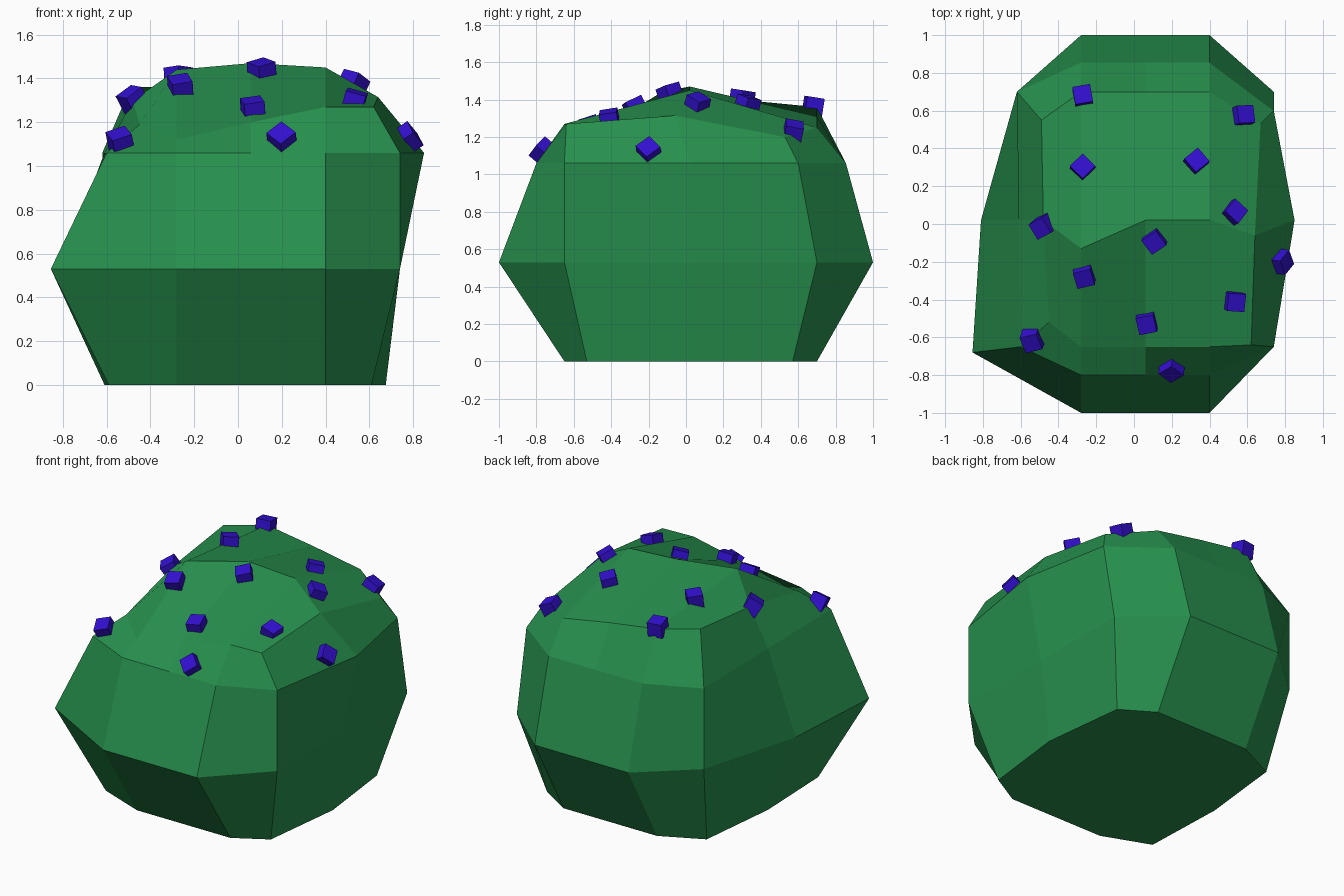
import bpy
import bmesh
from math import radians
from mathutils import Vector, Quaternion
from mathutils.bvhtree import BVHTree

cube = bpy.data.objects.get("Cube")
if cube:
    bpy.data.objects.remove(cube, do_unlink=True)


def make_material(name, colour):
    mat = bpy.data.materials.new(name)
    mat.use_nodes = True
    mat.diffuse_color = (*colour, 1)
    bsdf = mat.node_tree.nodes["Principled BSDF"]
    bsdf.inputs["Base Color"].default_value = (*colour, 1)
    bsdf.inputs["Roughness"].default_value = 0.9
    return mat


def make_object(name, bm, mat):
    bmesh.ops.recalc_face_normals(bm, faces=bm.faces)
    mesh = bpy.data.meshes.new(name)
    bm.to_mesh(mesh)
    obj = bpy.data.objects.new(name, mesh)
    mesh.materials.append(mat)
    bpy.context.collection.objects.link(obj)
    return obj


leaf_green = make_material("leaf green", (0.02, 0.28, 0.075))
berry_blue = make_material("berry violet", (0.033, 0.005, 0.64))

COLUMNS = (-0.28, 0.06, 0.4)


def ring(front, back, left, right, z):
    """Counter-clockwise ring: straight front and back, three points per side."""
    pts = [(x, front) for x in COLUMNS] + list(right)
    pts += [(x, back) for x in reversed(COLUMNS)] + list(left)
    return [(x, y, z) for x, y in pts]


# Bush sides: base, waist and shoulder rings
levels = [
    ring(-0.65, 0.7, [(-0.55, 0.57), (-0.61, 0.02), (-0.59, -0.53)],
         [(0.61, -0.53), (0.675, 0.02), (0.61, 0.57)], 0),
    ring(-1, 1, [(-0.62, 0.7), (-0.81, 0.02), (-0.855, -0.68)],
         [(0.74, -0.65), (0.74, 0.02), (0.74, 0.7)], 0.53),
    ring(-0.8, 0.855, [(-0.62, 0.7), (-0.61, 0.02), (-0.6, -0.65)],
         [(0.74, -0.65), (0.85, 0.02), (0.74, 0.6)], 1.06),
]

# Bush crown: three rows of points from front to back
crown = [
    [(-0.45, -0.52, 1.19), (-0.28, -0.65, 1.12), (0.06, -0.65, 1.2),
     (0.4, -0.65, 1.27), (0.62, -0.64, 1.27)],
    [(-0.48, 0.02, 1.3), (-0.28, -0.13, 1.44), (0.06, 0.02, 1.47),
     (0.4, 0.02, 1.45), (0.64, -0.06, 1.315)],
    [(-0.49, 0.55, 1.36), (-0.28, 0.7, 1.36), (0.06, 0.7, 1.31),
     (0.4, 0.7, 1.25), (0.67, 0.53, 1.2)],
]

bm = bmesh.new()
rings = [[bm.verts.new(p) for p in level] for level in levels]
grid = [[bm.verts.new(p) for p in row] for row in crown]
f, m, b = grid
rings.append(f[1:] + [m[4]] + b[::-1] + [m[0], f[0]])
for low, high in zip(rings, rings[1:]):
    for i in range(len(low)):
        j = (i + 1) % len(low)
        bm.faces.new((low[i], low[j], high[j], high[i]))
for near, far in zip(grid, grid[1:]):
    for i in range(4):
        bm.faces.new((near[i], near[i + 1], far[i + 1], far[i]))
bm.faces.new(rings[0][::-1])
make_object("bush", bm, leaf_green)
surface = BVHTree.FromBMesh(bm)
bm.free()

# Berries: small cubes half sunk in the crown (position, twist in degrees)
berries = [
    (-0.27, 0.68, 1.37, 10), (0.57, 0.57, 1.22, 5), (-0.27, 0.3, 1.41, 45),
    (0.33, 0.34, 1.41, 40), (0.53, 0.06, 1.38, 50), (-0.49, -0.01, 1.31, 30),
    (0.11, -0.09, 1.44, 35), (-0.26, -0.28, 1.37, 15), (0.78, -0.2, 1.13, 35),
    (0.53, -0.41, 1.32, -5), (0.07, -0.53, 1.28, 12), (-0.54, -0.62, 1.12, 18),
    (0.2, -0.76, 1.12, 42),
]
for n, (x, y, z, twist) in enumerate(berries, 1):
    spot, normal, _, _ = surface.find_nearest(Vector((x, y, z)))
    turn = Vector((0, 0, 1)).rotation_difference(normal)
    turn = turn @ Quaternion((0, 0, 1), radians(twist))
    bm = bmesh.new()
    bmesh.ops.create_cube(bm, size=0.095)
    berry = make_object(f"berry_{n}", bm, berry_blue)
    bm.free()
    berry.rotation_mode = 'QUATERNION'
    berry.rotation_quaternion = turn
    berry.location = spot + normal * 0.005
